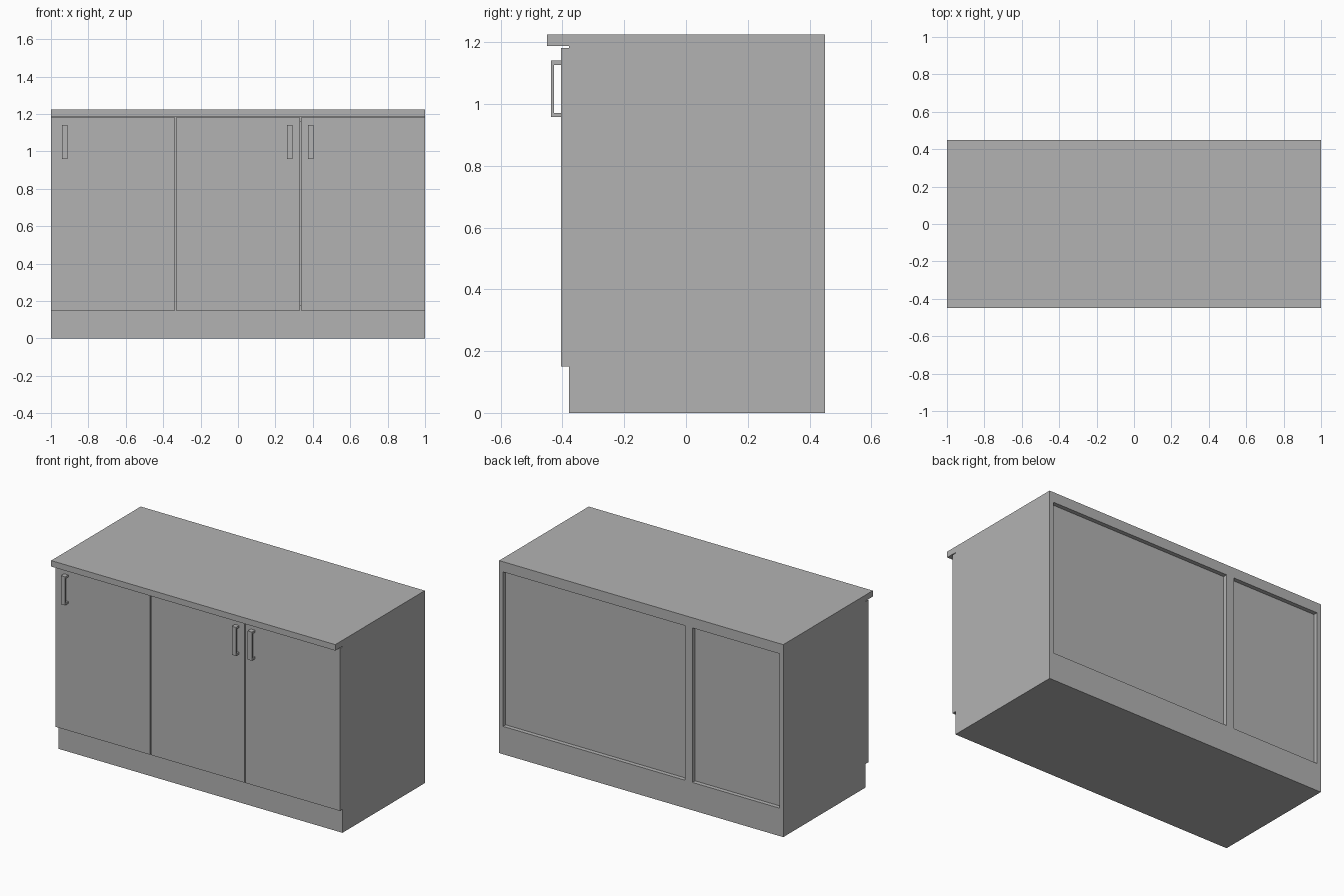
import bpy
import bmesh

if "Cube" in bpy.data.objects:
    bpy.data.objects.remove(bpy.data.objects["Cube"], do_unlink=True)

grey = bpy.data.materials.new("plain grey")
grey.use_nodes = True
COLOUR = (0.45, 0.45, 0.45, 1)
grey.diffuse_color = COLOUR
grey.node_tree.nodes["Principled BSDF"].inputs["Base Color"].default_value = COLOUR


def build(name, boxes):
    """One object made of boxes, each given as x, y and z ranges."""
    bm = bmesh.new()
    for ranges in boxes:
        cube = bmesh.ops.create_cube(bm, size=1)
        for v in cube["verts"]:
            v.co = [lo + (c + 0.5) * (hi - lo) for c, (lo, hi) in zip(v.co, ranges)]
    mesh = bpy.data.meshes.new(name)
    bm.to_mesh(mesh)
    bm.free()
    mesh.materials.append(grey)
    obj = bpy.data.objects.new(name, mesh)
    bpy.context.collection.objects.link(obj)
    return obj


BOARD = 0.027            # board thickness
BACK, FRONT = 0.45, -0.378
DOOR_FRONT = FRONT - BOARD
BASE, TOP = 0.15, 1.187  # cabinet floor and underside of worktop
THIRD = 1 / 3
GAP = 0.003

# Worktop and plinth
build("worktop", [((-1, 1), (-BACK, BACK), (TOP, 1.225))])
build("plinth", [((-1, 1), (FRONT, BACK), (0, BASE))])


def cabinet(name, left, right):
    """Open carcass of boards with a back panel set in from the rear."""
    depth = (FRONT, BACK)
    inner = (left + BOARD, right - BOARD)
    build(name + "_carcass", [
        ((left, left + BOARD), depth, (BASE, TOP)),
        ((right - BOARD, right), depth, (BASE, TOP)),
        (inner, depth, (BASE, BASE + BOARD)),
        (inner, depth, (TOP - BOARD, TOP)),
    ])
    build(name + "_back_panel", [
        (inner, (BACK - BOARD - 0.01, BACK - BOARD), (BASE + BOARD, TOP - BOARD))])


cabinet("single_cabinet", -1, -THIRD)
cabinet("double_cabinet", -THIRD, 1)

# Three doors with narrow gaps between them
for name, left in (("right", -1), ("middle", -THIRD), ("left", THIRD)):
    right = left + 2 * THIRD
    x = (left + (GAP if left > -1 else 0), right - (GAP if right < 0.99 else 0))
    build(name + "_door", [(x, (DOOR_FRONT, FRONT), (BASE, TOP - 0.005))])

# Bracket handles
LOW, HIGH, LEG = 0.958, 1.14, 0.013
GRIP = -0.437
for name, left in (("right", -0.941), ("middle", 0.262), ("left", 0.374)):
    x = (left, left + 0.03)
    leg = (GRIP + 0.01, DOOR_FRONT)
    build(name + "_handle", [
        (x, (GRIP, GRIP + 0.01), (LOW, HIGH)),
        (x, leg, (LOW, LOW + LEG)),
        (x, leg, (HIGH - LEG, HIGH)),
    ])
